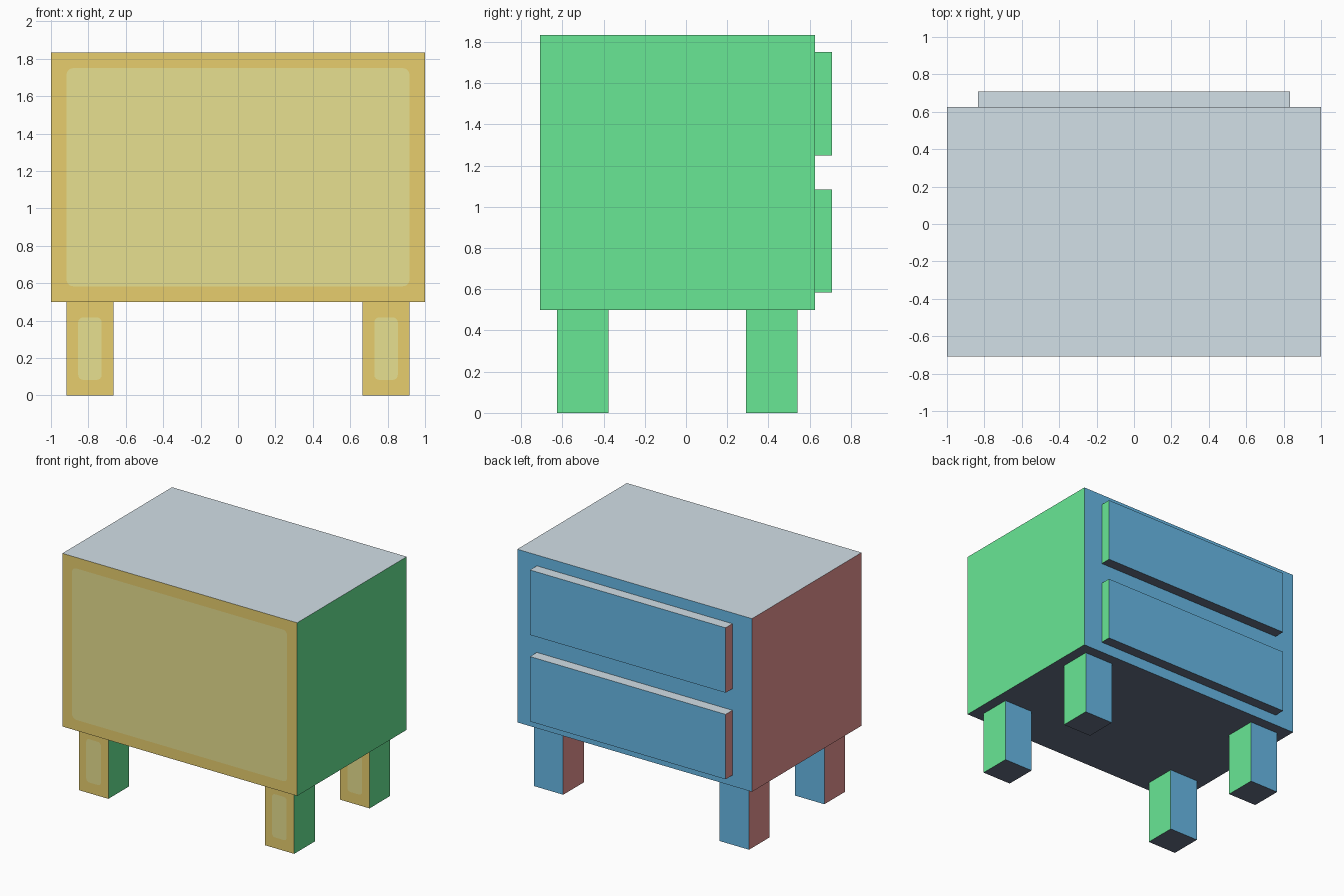
import bpy, bmesh, math

if "Cube" in bpy.data.objects:
    bpy.data.objects.remove(bpy.data.objects["Cube"])

U = 1 / 12  # the model sits on a grid of twelfths


def material(name, rgb):
    mat = bpy.data.materials.new(name)
    lin = [(c / 255 / 12.92) if c < 11 else ((c / 255 + 0.055) / 1.055) ** 2.4 for c in rgb]
    mat.diffuse_color = (*lin, 1)
    mat.use_nodes = True
    mat.node_tree.nodes["Principled BSDF"].inputs["Base Color"].default_value = mat.diffuse_color
    return mat


YELLOW = material("yellow front", (248, 221, 118))
PALE = material("pale yellow panel", (249, 241, 155))
SIDES = [YELLOW,
         material("blue back", (113, 201, 250)),
         material("green right", (113, 249, 161)),
         material("red left", (250, 160, 159)),
         material("light grey top", (225, 239, 247)),
         material("dark underside", (102, 113, 133))]


def side_index(n):
    """Colour slot from the direction a face points."""
    if abs(n.y) > 0.5:
        return 0 if n.y < 0 else 1
    if abs(n.x) > 0.5:
        return 2 if n.x > 0 else 3
    return 4 if n.z > 0 else 5


def finish(name, bm, mats):
    mesh = bpy.data.meshes.new(name)
    bm.to_mesh(mesh)
    bm.free()
    for m in mats:
        mesh.materials.append(m)
    obj = bpy.data.objects.new(name, mesh)
    bpy.context.collection.objects.link(obj)
    return obj


def box(name, lo, hi):
    bm = bmesh.new()
    bmesh.ops.create_cube(bm, size=1)
    for v in bm.verts:
        v.co = [hi[i] if v.co[i] > 0 else lo[i] for i in range(3)]
    bm.normal_update()
    for f in bm.faces:
        f.material_index = side_index(f.normal)
    return finish(name, bm, SIDES)


def front_panel(name, x0, x1, z0, z1, y, r):
    """Painted rounded rectangle just in front of a front face."""
    bm = bmesh.new()
    corners = [(x1 - r, z1 - r), (x0 + r, z1 - r), (x0 + r, z0 + r), (x1 - r, z0 + r)]
    verts = []
    for q, (cx, cz) in enumerate(corners):
        for k in range(5):
            a = math.pi / 2 * (q + k / 4)
            verts.append(bm.verts.new((cx + r * math.cos(a), y - 0.002, cz + r * math.sin(a))))
    face = bm.faces.new(verts)
    face.normal_update()
    if face.normal.y > 0:
        face.normal_flip()
    return finish(name, bm, [PALE])


# cabinet body with its painted front panel
front, back = -8.5 * U, 7.5 * U
box("cabinet_body", (-1, front, 6 * U), (1, back, 22 * U))
front_panel("body_panel", -11 * U, 11 * U, 7 * U, 21 * U, front, 0.035)

# two drawers on the back side
for name, z in (("lower_drawer", 7 * U), ("upper_drawer", 15 * U)):
    box(name, (-10 * U, back, z), (10 * U, back + U, z + 6 * U))

# four legs, each with a painted panel
for row, y in (("front", -7.5 * U), ("back", 3.5 * U)):
    for side, x in (("left", -11 * U), ("right", 8 * U)):
        box(f"{row}_{side}_leg", (x, y, 0), (x + 3 * U, y + 3 * U, 6 * U))
        front_panel(f"{row}_{side}_leg_panel", x + 0.0625, x + 3 * U - 0.0625,
                    U, 5 * U, y, 0.025)
